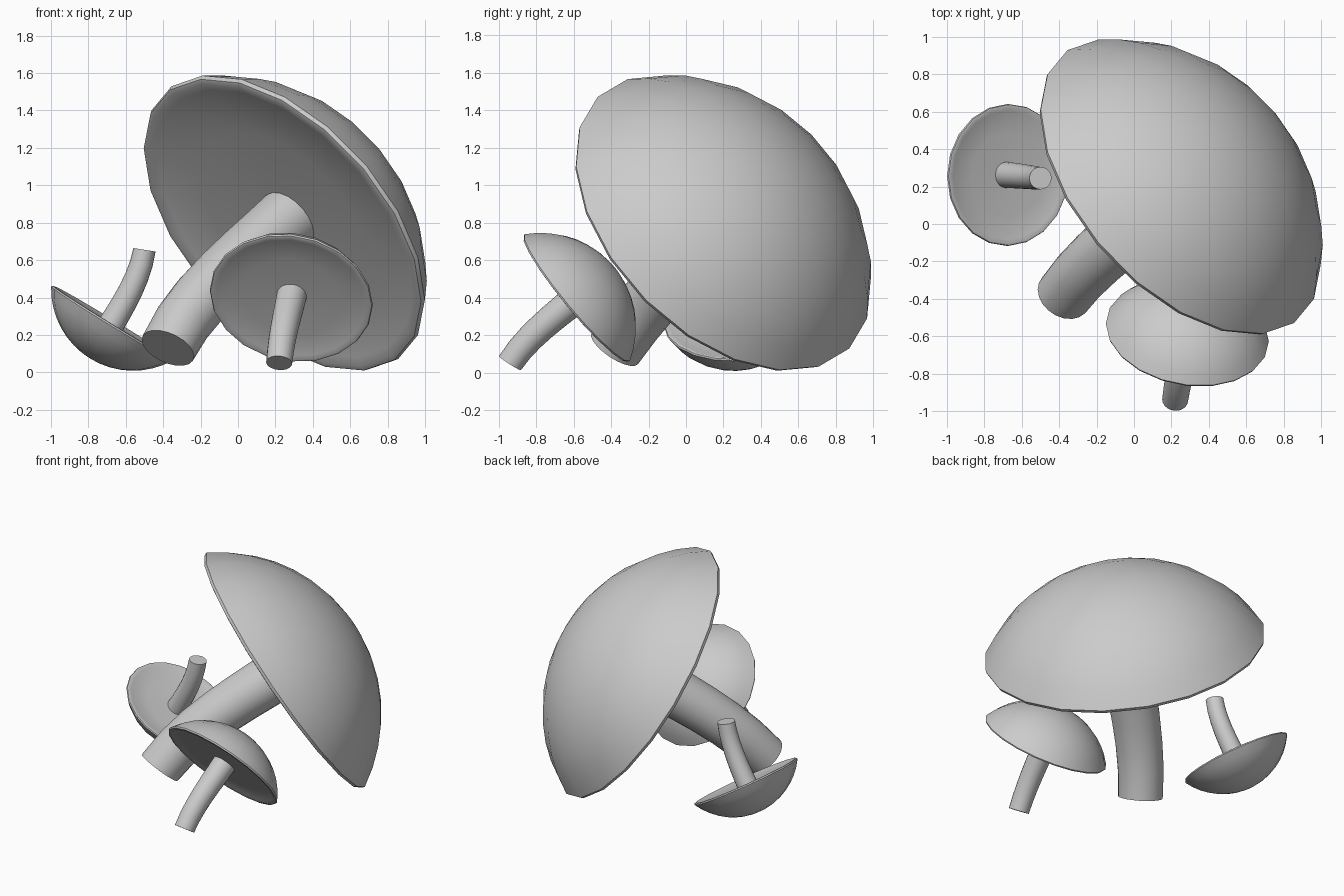
import bpy, bmesh
from math import sin, cos, pi, radians
from mathutils import Vector

if "Cube" in bpy.data.objects:
    bpy.data.objects.remove(bpy.data.objects["Cube"])

SIDES = 20


def ring(bm, centre, axis, radius):
    """Circle of vertices around an axis, first vertex towards world x."""
    n = axis.normalized()
    u = Vector((1, 0, 0))
    u = (u - n * u.dot(n)).normalized()
    v = n.cross(u)
    return [bm.verts.new(centre + (u * cos(2 * pi * i / SIDES) + v * sin(2 * pi * i / SIDES)) * radius)
            for i in range(SIDES)]


def bridge(bm, a, b):
    for i in range(SIDES):
        j = (i + 1) % SIDES
        bm.faces.new((a[i], a[j], b[j], b[i]))


def fan(bm, loop, point):
    tip = bm.verts.new(point)
    for i in range(SIDES):
        bm.faces.new((loop[i], loop[(i + 1) % SIDES], tip))


def finish(bm, name, angle):
    bmesh.ops.recalc_face_normals(bm, faces=bm.faces)
    mesh = bpy.data.meshes.new(name)
    bm.to_mesh(mesh)
    bm.free()
    ob = bpy.data.objects.new(name, mesh)
    bpy.context.collection.objects.link(ob)
    bpy.ops.object.select_all(action='DESELECT')
    ob.select_set(True)
    bpy.context.view_layer.objects.active = ob
    bpy.ops.object.shade_smooth_by_angle(angle=radians(angle))


def mushroom(name, rim, axis, radius, base, base_axis):
    rim, base = Vector(rim), Vector(base)
    n, b = Vector(axis).normalized(), Vector(base_axis).normalized()

    # cap: 60 degree spherical dome, rolled lip and shallow underside
    dome = [(sin(t) / sin(pi / 3), (cos(t) - 0.5) / sin(pi / 3))
            for t in (pi / 3 * k / 8 for k in range(1, 9))]
    under = [(0.99, -0.022), (0.96, -0.028), (0.91, -0.008), (0.6, 0.01), (0.25, 0.03)]
    bm = bmesh.new()
    loops = [ring(bm, rim + n * h * radius, n, r * radius) for r, h in dome + under]
    fan(bm, loops[0], rim + n * radius * 0.577)
    for lo, hi in zip(loops, loops[1:]):
        bridge(bm, lo, hi)
    fan(bm, loops[-1], rim + n * radius * 0.03)
    finish(bm, name + "_cap", 40)

    # stem: gently bent, widening towards the cap
    top = rim + n * radius * 0.05
    length = (top - base).length
    bm = bmesh.new()
    loops = []
    for k in range(7):
        t = k / 6
        p0, p1, p2, p3 = base, base + b * length / 3, top - n * length / 3, top
        s = 1 - t
        p = p0 * s**3 + p1 * 3 * s * s * t + p2 * 3 * s * t * t + p3 * t**3
        d = (p1 - p0) * s * s + (p2 - p1) * 2 * s * t + (p3 - p2) * t * t
        loops.append(ring(bm, p, d, radius * (0.158 + 0.027 * t)))
    for lo, hi in zip(loops, loops[1:]):
        bridge(bm, lo, hi)
    bm.faces.new(loops[0])
    bm.faces.new(loops[-1])
    finish(bm, name + "_stem", 40)


# large leaning mushroom, small front one, small upside-down one
mushroom("large_mushroom", (0.25, 0.20, 0.80), (0.615, 0.557, 0.557), 0.95,
         (-0.375, -0.38, 0.13), (0.36, 0.52, 0.77))
mushroom("front_mushroom", (0.285, -0.58, 0.40), (0.14, 0.76, 0.63), 0.44,
         (0.22, -0.94, 0.05), (0.08, 0.54, 0.84))
mushroom("fallen_mushroom", (-0.675, 0.262, 0.26), (-0.52, 0.03, -0.85), 0.38,
         (-0.50, 0.245, 0.655), (-0.16, 0.0, -0.99))
